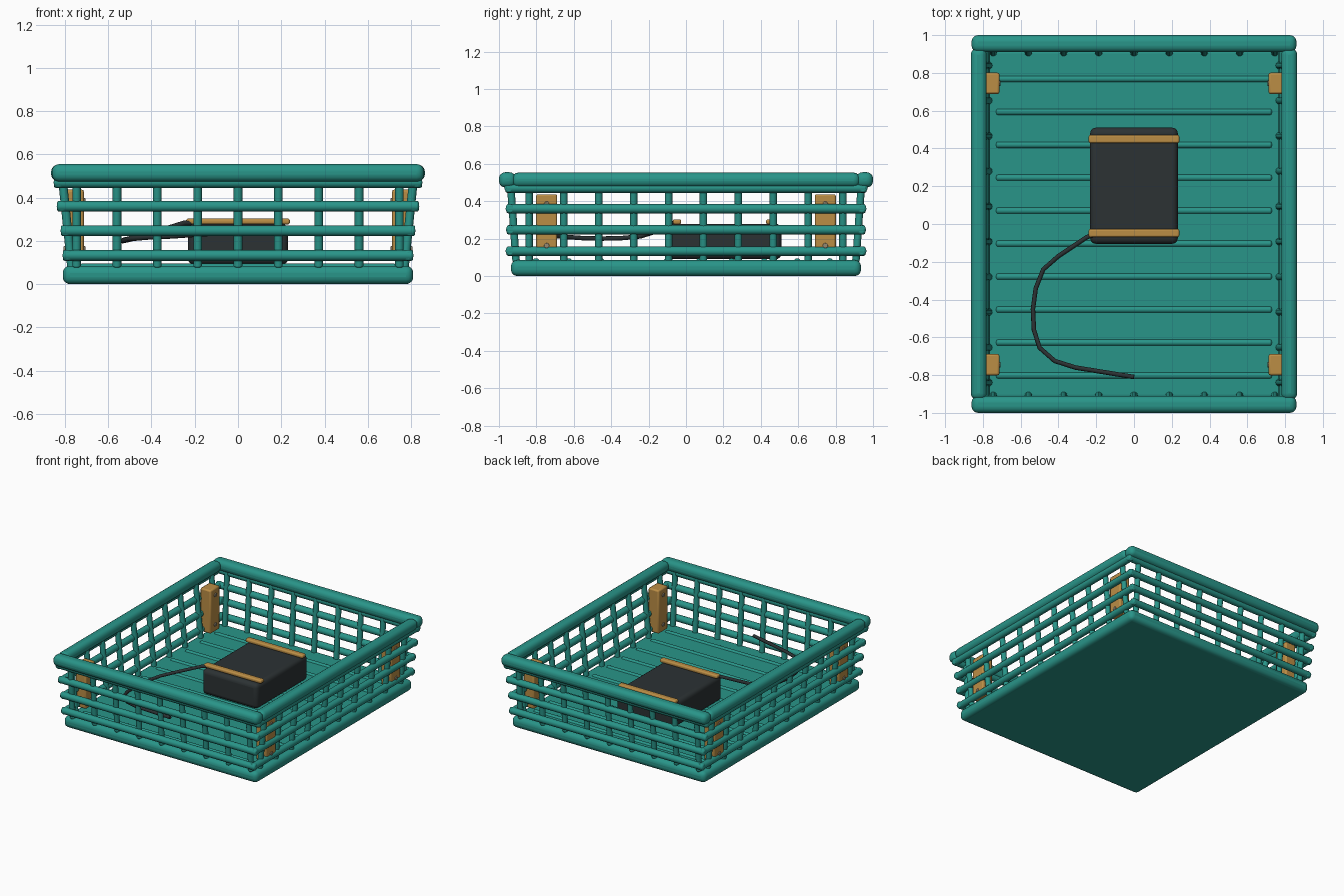
import bpy, math
from mathutils import Vector

if "Cube" in bpy.data.objects:
    bpy.data.objects.remove(bpy.data.objects["Cube"])


def material(name, rgb):
    m = bpy.data.materials.new(name)
    m.diffuse_color = (*rgb, 1)
    m.use_nodes = True
    m.node_tree.nodes["Principled BSDF"].inputs["Base Color"].default_value = m.diffuse_color
    return m


TEAL = material("teal", (0.022, 0.30, 0.25))
WOOD = material("wood", (0.50, 0.27, 0.06))
DARK = material("charcoal", (0.025, 0.032, 0.034))
METAL = material("metal", (0.3, 0.25, 0.17))


def finish(o, name, mat, bevel=0, segs=3):
    o.name = name
    o.data.materials.append(mat)
    if bevel:
        b = o.modifiers.new("bevel", 'BEVEL')
        b.width, b.segments, b.limit_method = bevel, segs, 'ANGLE'
        b.angle_limit = math.radians(50)
    bpy.ops.object.shade_smooth_by_angle(angle=math.radians(40))
    return o


def box(name, lo, hi, mat, bevel, segs=3):
    lo, hi = Vector(lo), Vector(hi)
    bpy.ops.mesh.primitive_cube_add(size=1, location=(lo + hi) / 2)
    o = bpy.context.object
    o.scale = hi - lo
    bpy.ops.object.transform_apply(location=False, rotation=False, scale=True)
    return finish(o, name, mat, bevel, segs)


def rod(name, a, b, r, mat=TEAL, bevel=0.009, sides=12):
    a, b = Vector(a), Vector(b)
    bpy.ops.mesh.primitive_cylinder_add(vertices=sides, radius=r, depth=(b - a).length,
                                        location=(a + b) / 2)
    o = bpy.context.object
    o.rotation_euler = (b - a).to_track_quat('Z', 'Y').to_euler()
    return finish(o, name, mat, bevel, 2)


# base slab and floor slats
box("base", (-0.81, -0.936, 0), (0.81, 0.936, 0.085), TEAL, 0.034, 4)
for i in range(10):
    y = -0.802 + 0.1745 * i
    rod("floor_slat", (-0.73, y, 0.077), (0.73, y, 0.077), 0.018)

# top rim
for s in (-1, 1):
    box("rim_end", (-0.86, s * 0.955 - 0.045, 0.473), (0.86, s * 0.955 + 0.045, 0.555), TEAL, 0.034, 4)
    box("rim_side", (s * 0.822 - 0.042, -0.93, 0.475), (s * 0.822 + 0.042, 0.93, 0.553), TEAL, 0.034, 4)

# basket walls: horizontal rails and leaning posts
RAILS = [(0.133, 0.787, 0.940), (0.247, 0.796, 0.938), (0.36, 0.813, 0.940), (0.47, 0.828, 0.946)]
for s in (-1, 1):
    for z, x, y in RAILS:
        rod("end_rail", (-x - 0.023, s * y, z), (x + 0.023, s * y, z), 0.025)
        rod("side_rail", (s * x, -y - 0.02, z), (s * x, y + 0.02, z), 0.025)
    for i in range(9):
        x = (i - 4) * 0.1865
        rod("end_post", (x, s * 0.908, 0.075), (x, s * 0.938, 0.49), 0.02)
    for i in range(10):
        y = (i - 4.5) * 0.1865
        rod("side_post", (s * 0.769, y, 0.075), (s * 0.812, y, 0.49), 0.02)

# wooden corner blocks with screws
for sx in (-1, 1):
    for sy in (-1, 1):
        x, y = sx * 0.756, sy * 0.745
        box("corner_block", (x - 0.044, y - 0.056, 0.11), (x + 0.044, y + 0.056, 0.437), WOOD, 0.01, 2)
        for z in (0.162, 0.385):
            rod("screw", (x - 0.05, y, z), (x + 0.05, y, z), 0.014, METAL, 0.003)

# dark battery box with wooden straps
box("battery_box", (-0.232, -0.105, 0.09), (0.232, 0.51, 0.279), DARK, 0.03, 4)
for y in (-0.048, 0.45):
    box("strap", (-0.24, y - 0.022, 0.276), (0.24, y + 0.022, 0.303), WOOD, 0.01, 3)

# cable
PATH = [(-0.20, -0.05, 0.285), (-0.25, -0.07, 0.282), (-0.40, -0.17, 0.235), (-0.48, -0.24, 0.212),
        (-0.52, -0.34, 0.203), (-0.535, -0.45, 0.2), (-0.53, -0.56, 0.203), (-0.50, -0.655, 0.21),
        (-0.42, -0.725, 0.217), (-0.31, -0.76, 0.222), (0, -0.81, 0.243)]
c = bpy.data.curves.new("cable", 'CURVE')
c.dimensions = '3D'
c.bevel_depth, c.bevel_resolution, c.use_fill_caps = 0.012, 2, True
sp = c.splines.new('POLY')
sp.points.add(len(PATH) - 1)
for p, co in zip(sp.points, PATH):
    p.co = (*co, 1)
c.materials.append(DARK)
bpy.context.collection.objects.link(bpy.data.objects.new("cable", c))
